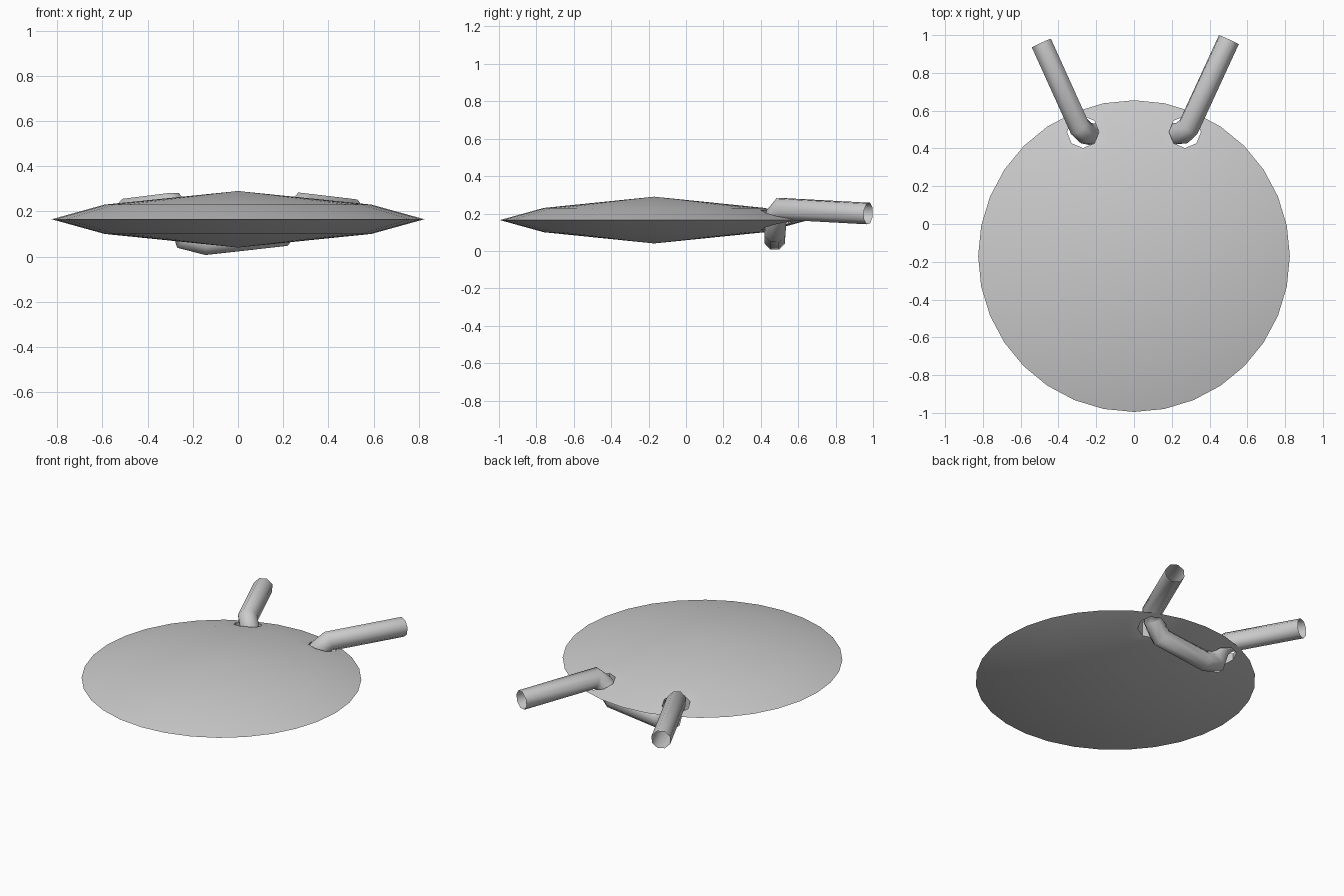
import bpy, bmesh, math
from mathutils import Vector

cube = bpy.data.objects.get("Cube")
if cube:
    bpy.data.objects.remove(cube)

grey = bpy.data.materials.new("light_grey")
grey.use_nodes = True
colour = (0.6, 0.6, 0.6, 1)
grey.diffuse_color = colour
grey.node_tree.nodes["Principled BSDF"].inputs["Base Color"].default_value = colour


def make_object(name, bm):
    bmesh.ops.recalc_face_normals(bm, faces=bm.faces)
    mesh = bpy.data.meshes.new(name)
    bm.to_mesh(mesh)
    bm.free()
    obj = bpy.data.objects.new(name, mesh)
    bpy.context.collection.objects.link(obj)
    mesh.materials.append(grey)
    return obj


def smooth(obj, angle):
    bpy.ops.object.select_all(action='DESELECT')
    obj.select_set(True)
    bpy.context.view_layer.objects.active = obj
    bpy.ops.object.shade_smooth_by_angle(angle=math.radians(angle))


# Lens-shaped disc, spun from its half profile
def make_disc():
    bm = bmesh.new()
    profile = [(0, 0.29), (0.59, 0.23), (0.825, 0.165), (0.59, 0.1), (0, 0.04)]
    verts = [bm.verts.new((0, -0.17 - r, z)) for r, z in profile]
    edges = [bm.edges.new(pair) for pair in zip(verts, verts[1:])]
    bmesh.ops.spin(bm, geom=verts + edges, cent=(0, -0.17, 0), axis=(0, 0, 1),
                   angle=math.tau, steps=32)
    bmesh.ops.remove_doubles(bm, verts=bm.verts, dist=0.001)
    return make_object("disc", bm)


# Open octagonal tube with mitred bends
def make_tube(name, path, radius, sides=8):
    bm = bmesh.new()
    pts = [Vector(p) for p in path]
    dirs = [(b - a).normalized() for a, b in zip(pts, pts[1:])]
    u = dirs[0].cross(Vector((0, 0, 1))).normalized()
    v = dirs[0].cross(u)
    ring = []
    for i in range(sides):
        a = math.tau * (i + 0.5) / sides
        ring.append(pts[0] + radius * (math.cos(a) * u + math.sin(a) * v))
    rings = [[bm.verts.new(p) for p in ring]]
    for i, d in enumerate(dirs):
        after = dirs[min(i + 1, len(dirs) - 1)]
        normal = (d + after).normalized()
        ring = [p + d * ((pts[i + 1] - p).dot(normal) / d.dot(normal)) for p in ring]
        rings.append([bm.verts.new(p) for p in ring])
    for r1, r2 in zip(rings, rings[1:]):
        for i in range(sides):
            j = (i + 1) % sides
            bm.faces.new((r1[i], r1[j], r2[j], r2[i]))
    return make_object(name, bm)


disc = make_disc()

# Two holes through the disc
for side in (-1, 1):
    bm = bmesh.new()
    bmesh.ops.create_cone(bm, cap_ends=True, segments=8, radius1=0.085,
                          radius2=0.085, depth=1)
    bmesh.ops.translate(bm, verts=bm.verts, vec=(0.27 * side, 0.487, 0.165))
    cutter = make_object("hole_cutter", bm)
    cutter.hide_render = True
    cut = disc.modifiers.new("hole", 'BOOLEAN')
    cut.operation = 'DIFFERENCE'
    cut.solver = 'EXACT'
    cut.object = cutter
    bpy.context.view_layer.objects.active = disc
    bpy.ops.object.modifier_apply(modifier=cut.name)
    bpy.data.objects.remove(cutter)
smooth(disc, 25)

# Tube threaded down one hole, under the disc and up the other
path = [(-0.49, 0.957, 0.2), (-0.29, 0.515, 0.225), (-0.255, 0.482, 0.185),
        (-0.225, 0.475, 0.085), (-0.14, 0.475, 0.063), (0.19, 0.475, 0.1),
        (0.255, 0.482, 0.185), (0.29, 0.515, 0.225), (0.502, 0.975, 0.2)]
tube = make_tube("threaded_tube", path, 0.06)
smooth(tube, 60)
